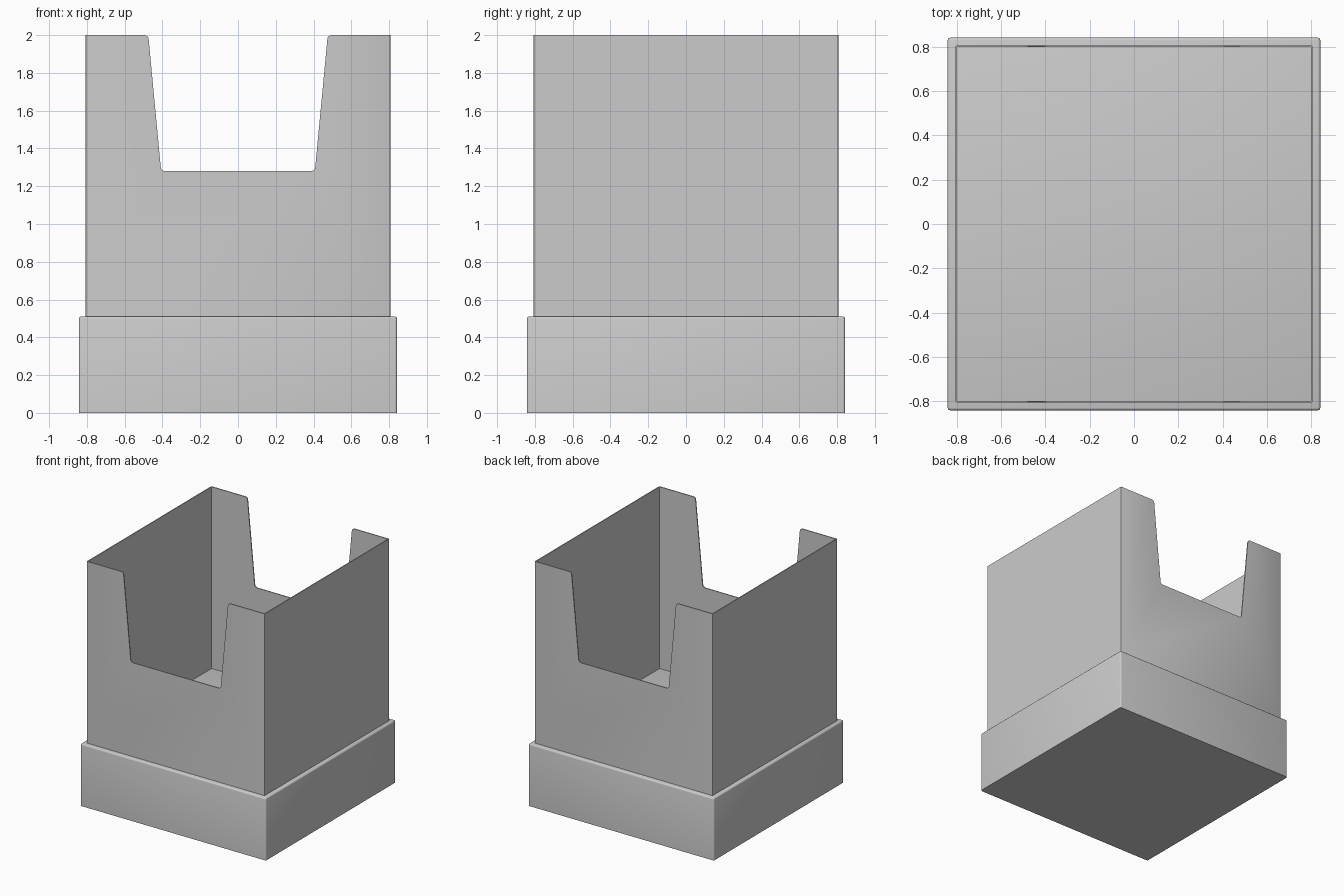
import bpy, bmesh, math
from mathutils import Vector

cube = bpy.data.objects.get("Cube")
if cube:
    bpy.data.objects.remove(cube, do_unlink=True)

HALF, WALL = 0.807, 0.008            # sleeve half width and wall thickness
BASE_HALF, BASE_TOP, TOP = 0.842, 0.51, 2.0

grey = bpy.data.materials.new("light grey")
grey.use_nodes = True
colour = (0.6, 0.6, 0.6, 1)
grey.diffuse_color = colour
grey.node_tree.nodes["Principled BSDF"].inputs["Base Color"].default_value = colour


def prism(name, outline, y0, y1, rounds):
    """Extrude an x-z outline from y0 to y1; rounds = (edge test, radius, segments)."""
    bm = bmesh.new()
    face = bm.faces.new([bm.verts.new((x, y0, z)) for x, z in outline])
    new = bmesh.ops.extrude_face_region(bm, geom=[face])["geom"]
    moved = [v for v in new if isinstance(v, bmesh.types.BMVert)]
    bmesh.ops.translate(bm, verts=moved, vec=(0, y1 - y0, 0))
    bmesh.ops.recalc_face_normals(bm, faces=bm.faces)
    for test, radius, segments in rounds:
        edges = [e for e in bm.edges if test(*(e.verts[0].co + e.verts[1].co) / 2,
                                             (e.verts[1].co - e.verts[0].co).normalized())]
        bmesh.ops.bevel(bm, geom=edges, offset=radius, segments=segments,
                        profile=0.5, affect='EDGES')
    mesh = bpy.data.meshes.new(name)
    bm.to_mesh(mesh)
    bm.free()
    mesh.materials.append(grey)
    obj = bpy.data.objects.new(name, mesh)
    bpy.context.collection.objects.link(obj)
    bpy.ops.object.select_all(action='DESELECT')
    obj.select_set(True)
    bpy.context.view_layer.objects.active = obj
    bpy.ops.object.shade_smooth_by_angle(angle=math.radians(35))
    return obj


def box(x0, x1, z0, z1):
    return [(x0, z0), (x1, z0), (x1, z1), (x0, z1)]


# Solid base, rounded everywhere except around its underside
prism("base", box(-BASE_HALF, BASE_HALF, 0, BASE_TOP), -BASE_HALF, BASE_HALF,
      [(lambda x, y, z, d: z > 0.01, 0.012, 3)])

# Front and back panels with a tapered, round-cornered notch
right_half = [(HALF, BASE_TOP), (HALF, TOP), (0.475, TOP), (0.407, 1.28)]
outline = right_half + [(-x, z) for x, z in reversed(right_half)]
for name, side in (("front_panel", -1), ("back_panel", 1)):
    prism(name, outline, side * HALF, side * (HALF - WALL), [
        (lambda x, y, z, d: abs(d.y) > 0.9 and abs(x) < 0.6, 0.02, 4),
        (lambda x, y, z, d: abs(d.z) > 0.99 and abs(x) > 0.8
         and abs(y) > HALF - 0.001, 0.006, 2)])

# Plain side panels
for name, side in (("left_panel", 1), ("right_panel", -1)):
    a, b = sorted((side * HALF, side * (HALF - WALL)))
    prism(name, box(a, b, BASE_TOP, TOP), -HALF + WALL, HALF - WALL, [])
